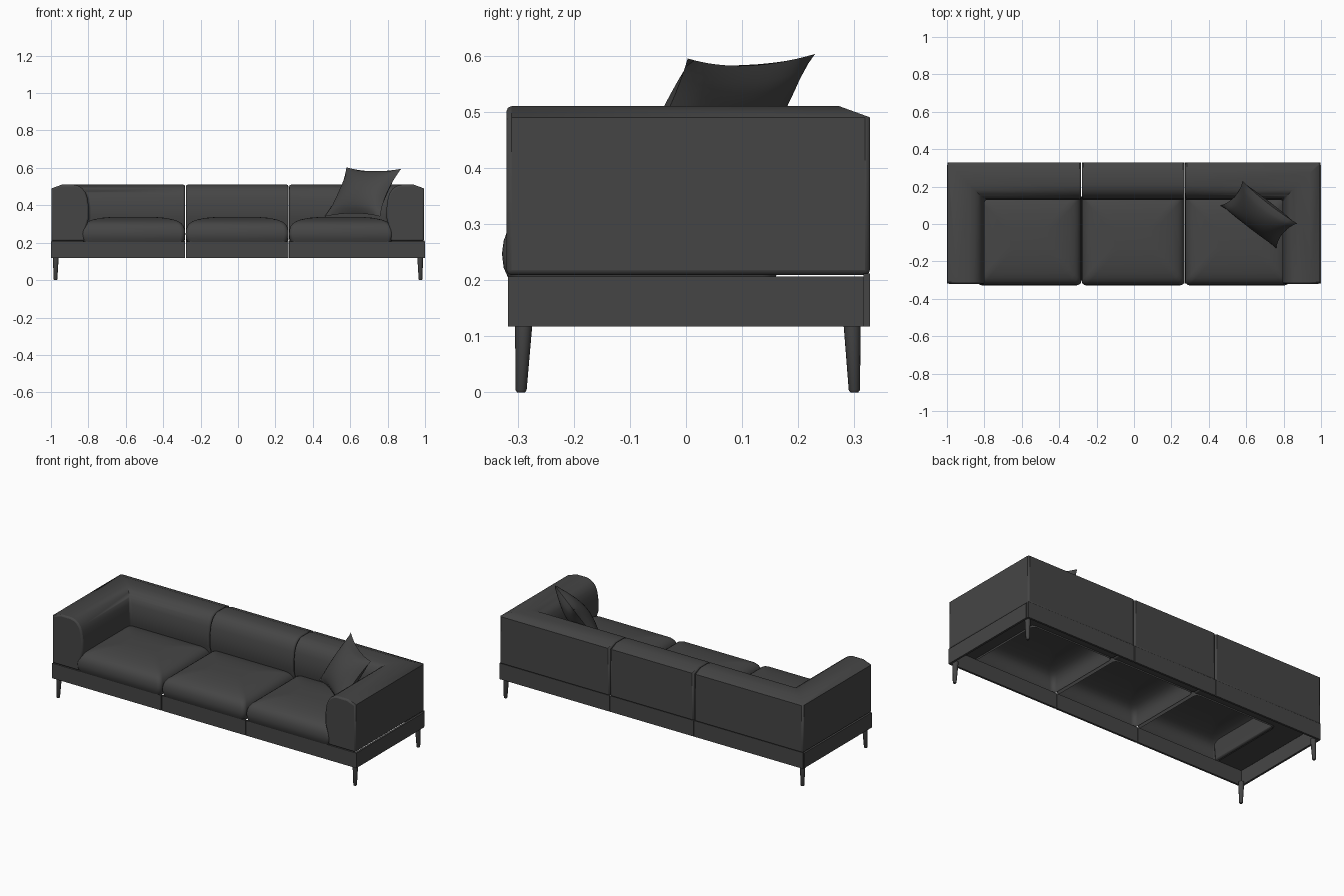
import bpy, bmesh, math
from mathutils import Vector

if "Cube" in bpy.data.objects:
    bpy.data.objects.remove(bpy.data.objects["Cube"])

fabric = bpy.data.materials.new("charcoal_fabric")
fabric.diffuse_color = (0.06, 0.06, 0.06, 1)
fabric.use_nodes = True
fabric.node_tree.nodes["Principled BSDF"].inputs["Base Color"].default_value = fabric.diffuse_color


def finish(name, bm, bevel=0.0):
    """Turn a bmesh into a shaded object, optionally with softened edges."""
    bmesh.ops.recalc_face_normals(bm, faces=bm.faces)
    me = bpy.data.meshes.new(name)
    bm.to_mesh(me)
    bm.free()
    me.materials.append(fabric)
    ob = bpy.data.objects.new(name, me)
    bpy.context.collection.objects.link(ob)
    bpy.ops.object.select_all(action='DESELECT')
    ob.select_set(True)
    bpy.context.view_layer.objects.active = ob
    bpy.ops.object.shade_smooth_by_angle(angle=math.radians(42))
    if bevel:
        m = ob.modifiers.new("soft_edges", 'BEVEL')
        m.width, m.segments = bevel, 2
        m.limit_method, m.angle_limit = 'ANGLE', math.radians(75)
    return ob


def loft(bm, rings, cap_start=True, cap_end=True):
    vs = [[bm.verts.new(p) for p in r] for r in rings]
    n = len(vs[0])
    for a, b in zip(vs, vs[1:]):
        for i in range(n):
            bm.faces.new((a[i], a[(i + 1) % n], b[(i + 1) % n], b[i]))
    if cap_start:
        bm.faces.new(vs[0])
    if cap_end:
        bm.faces.new(vs[-1])


def box(name, x0, x1, y0, y1, z0, z1):
    bm = bmesh.new()
    loft(bm, [[(x0, y0, z), (x1, y0, z), (x1, y1, z), (x0, y1, z)] for z in (z0, z1)])
    return finish(name, bm)


S1, S2 = -0.281, 0.272        # module seams
BACK, FRONT = 0.328, -0.32
GAP = 0.002

# Upholstered back and arms: one profile (distance from outside, height)
PROFILE = [(0, 0.209), (0, 0.49), (0.055, 0.51), (0.12, 0.51), (0.145, 0.504),
           (0.167, 0.49), (0.183, 0.468), (0.193, 0.44), (0.2, 0.39),
           (0.2, 0.33), (0.185, 0.28), (0.178, 0.209)]


def corner_module(name, outer, seam):
    s = 1 if outer < 0 else -1
    bm = bmesh.new()
    loft(bm, [[(outer + s * d, FRONT, z) for d, z in PROFILE],
              [(outer + s * d, BACK - d, z) for d, z in PROFILE],
              [(seam, BACK - d, z) for d, z in PROFILE]])
    finish(name, bm, 0.009)


corner_module("left_arm_and_back", -0.998, S1 - GAP)
corner_module("right_arm_and_back", 0.995, S2 + GAP)
bm = bmesh.new()
loft(bm, [[(x, BACK - d, z) for d, z in PROFILE] for x in (S1 + GAP, S2 - GAP)])
finish("middle_back", bm, 0.009)

# Base frame: thin walls, open underneath
T = 0.012
Z0, Z1 = 0.117, 0.206
spans = [("left", -1, S1 - GAP), ("middle", S1 + GAP, S2 - GAP), ("right", S2 + GAP, 1)]
for n, a, b in spans:
    box(n + "_base_front", a, b, -0.317, -0.317 + T, Z0, Z1)
    box(n + "_base_back", max(a, -0.998), min(b, 0.996), BACK - T, BACK, Z0, 0.212)
for n, a in (("left", -1), ("right", 1 - T)):
    box(n + "_base_side", a, a + T, -0.317 + T, BACK - T, Z0, Z1)


# Seat cushions: stacked rounded rectangles, hollow below
def rounded_rect(x0, x1, y0, y1, r, z, seg=5):
    pts = []
    for k, (cx, cy) in enumerate(((x1 - r, y1 - r), (x0 + r, y1 - r),
                                  (x0 + r, y0 + r), (x1 - r, y0 + r))):
        for i in range(seg + 1):
            t = math.pi / 2 * (k + i / seg)
            pts.append((cx + r * math.cos(t), cy + r * math.sin(t), z))
    return pts


LAYERS = [(0.012, 0.202), (0.003, 0.222), (0, 0.247), (0.003, 0.27), (0.01, 0.289),
          (0.022, 0.303), (0.04, 0.314), (0.07, 0.324), (0.12, 0.333), (0.19, 0.338)]
for n, a, b in (("left", -0.838, S1 - 0.001), ("middle", S1 + 0.001, S2 - 0.001),
                ("right", S2 + 0.001, 0.829)):
    bm = bmesh.new()
    loft(bm, [rounded_rect(a + i * 0.9, b - i * 0.9, -0.328 + i, 0.17 - i, 0.025, z)
              for i, z in LAYERS], cap_start=False)
    finish(n + "_seat_cushion", bm)

# Tapered legs
for side, sx in (("left", -1), ("right", 1)):
    for end, yb, yt in (("front", -0.294, -0.289), ("back", 0.300, 0.296)):
        rings = []
        for r, z, t in ((0.007, 0, 0), (0.01, 0.004, 0), (0.0155, 0.125, 1)):
            cx, cy = sx * (0.976 - 0.002 * t), yb + (yt - yb) * t
            rings.append([(cx + r * math.cos(k * math.pi / 8),
                           cy + r * math.sin(k * math.pi / 8), z) for k in range(16)])
        bm = bmesh.new()
        loft(bm, rings)
        finish(side + "_" + end + "_leg", bm)

# Throw pillow: pinched square leaning in the right corner
A, B = Vector((0.58, 0.23, 0.603)), Vector((0.872, 0.003, 0.595))
C, D = Vector((0.76, -0.13, 0.34)), Vector((0.463, 0.098, 0.34))
normal = (B - A).cross(D - A).normalized()
N = 16
bm = bmesh.new()
for s in (-1, 1):
    grid = []
    for j in range(N + 1):
        row = []
        for i in range(N + 1):
            u, v = 2 * i / N - 1, 2 * j / N - 1
            pu = (1 + u * (1 - 0.13 * (1 - v * v))) / 2
            pv = (1 + v * (1 - 0.13 * (1 - u * u))) / 2
            p = A.lerp(B, pu).lerp(D.lerp(C, pu), pv)
            puff = 0.062 * max(0, (1 - u * u) * (1 - v * v)) ** 0.6
            row.append(bm.verts.new(p + normal * s * puff))
        grid.append(row)
    for j in range(N):
        for i in range(N):
            bm.faces.new((grid[j][i], grid[j][i + 1], grid[j + 1][i + 1], grid[j + 1][i]))
bmesh.ops.remove_doubles(bm, verts=bm.verts, dist=0.0005)
finish("throw_pillow", bm)
